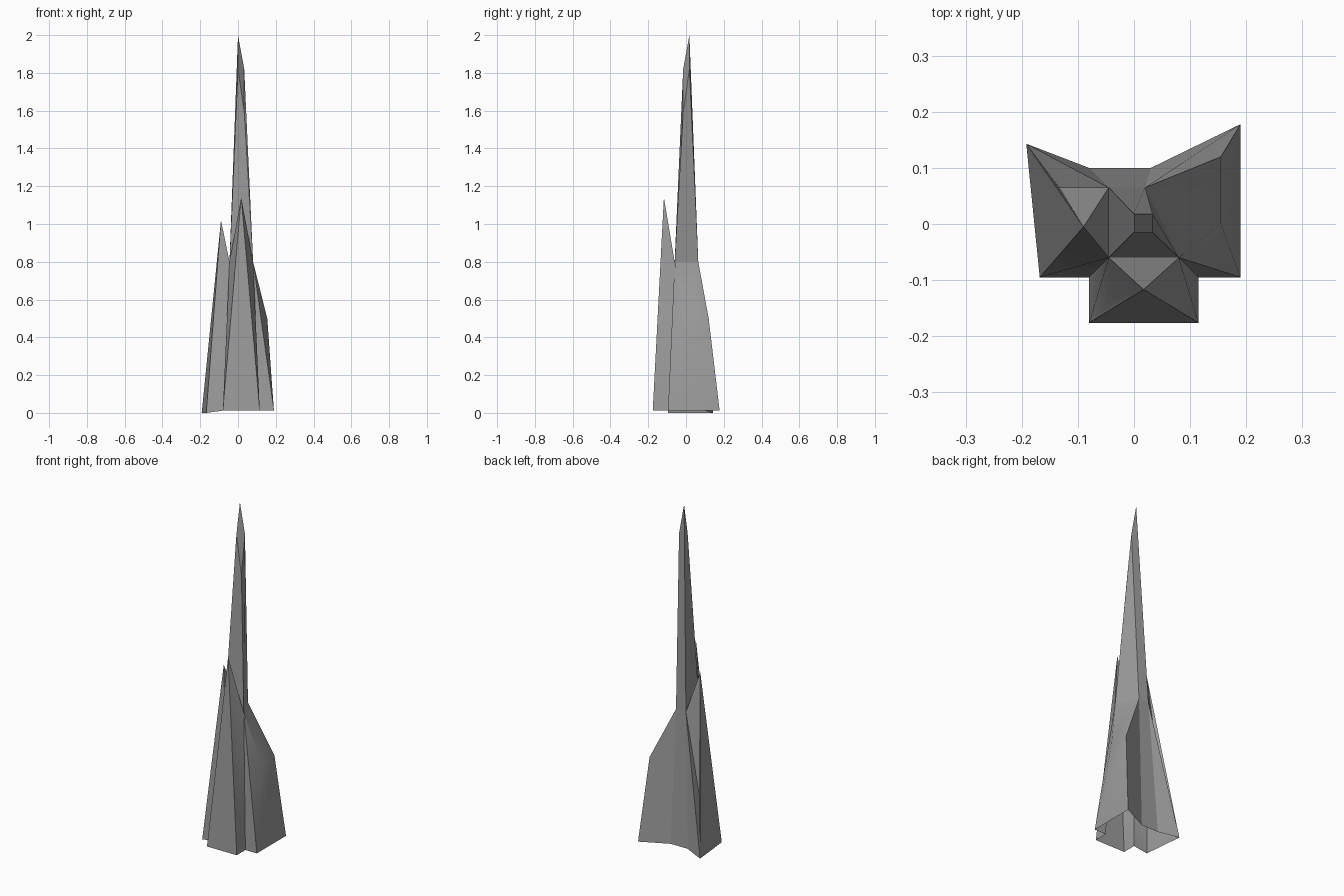
import bpy
import bmesh
from math import radians

cube = bpy.data.objects.get("Cube")
if cube:
    bpy.data.objects.remove(cube, do_unlink=True)

stone = bpy.data.materials.new("grey_stone")
stone.use_nodes = True
stone.diffuse_color = (0.33, 0.33, 0.33, 1)
stone.node_tree.nodes["Principled BSDF"].inputs["Base Color"].default_value = stone.diffuse_color

GROUND, NECK, WING = 0.012, 0.8, 0.5

# Corners shared by neighbouring parts
points = {
    # base outline
    "front_r": (-0.08, -0.176, GROUND), "front_l": (0.115, -0.176, GROUND),
    "notch_l": (0.115, -0.095, GROUND), "left_f": (0.19, -0.095, GROUND),
    "left_b": (0.19, 0.178, GROUND), "back_l": (0.03, 0.10, GROUND),
    "back_r": (-0.08, 0.10, GROUND), "right_b": (-0.192, 0.143, 0),
    "right_f": (-0.168, -0.095, 0), "notch_r": (-0.08, -0.095, GROUND),
    # neck where the shards meet the tall shaft
    "neck_fr": (-0.045, -0.06, NECK), "neck_fl": (0.08, -0.06, NECK),
    "neck_bl": (0.02, 0.065, NECK), "neck_br": (-0.045, 0.065, NECK),
    # slanted tip of the shaft
    "tip_fr": (0, -0.015, 1.82), "tip_fl": (0.033, -0.015, 1.59),
    "tip_bl": (0.033, 0.018, 1.82), "tip_br": (0, 0.018, 2),
    # peaks and shoulders of the shards
    "front_peak": (0.017, -0.117, 1.14), "front_bend": (-0.045, -0.14, 0.45),
    "right_peak": (-0.09, -0.005, 1.02), "right_bend": (-0.133, 0.065, 0.33),
    "wing_f": (0.155, 0, WING), "wing_b": (0.155, 0.12, WING),
}

# Each part is a list of facets, named by their corners
parts = {
    "tall_shaft": [
        "neck_fr neck_fl tip_fl tip_fr", "neck_fl neck_bl tip_bl tip_fl",
        "neck_bl neck_br tip_br tip_bl", "neck_br neck_fr tip_fr tip_br",
        "tip_fr tip_fl tip_bl tip_br",
    ],
    "front_shard": [
        "front_r front_l front_peak", "front_r front_peak front_bend",
        "front_bend front_peak neck_fr", "front_peak neck_fl neck_fr",
        "front_l neck_fl front_peak", "front_l notch_l neck_fl",
        "front_r front_bend neck_fr", "front_r neck_fr notch_r",
    ],
    "left_shard": [
        "left_f left_b wing_b wing_f", "left_f wing_f neck_fl",
        "notch_l left_f neck_fl", "wing_f wing_b neck_bl neck_fl",
        "left_b back_l neck_bl wing_b",
    ],
    "right_shard": [
        "right_f right_peak right_b", "right_b right_peak right_bend",
        "right_bend right_peak neck_br", "right_peak neck_fr neck_br",
        "right_f notch_r neck_fr", "right_f neck_fr right_peak",
        "right_b right_bend neck_br", "right_b neck_br back_r",
    ],
    "back_slope": ["back_l back_r neck_br neck_bl"],
}


def build(name, facets):
    bm = bmesh.new()
    verts = {}
    for facet in facets:
        keys = facet.split()
        for key in keys:
            if key not in verts:
                verts[key] = bm.verts.new(points[key])
        face = bm.faces.new([verts[key] for key in keys])
        # every facet tapers inward, so its outside looks upward
        face.normal_update()
        if face.normal.z < 0:
            face.normal_flip()
    mesh = bpy.data.meshes.new(name)
    bm.to_mesh(mesh)
    bm.free()
    mesh.materials.append(stone)
    obj = bpy.data.objects.new(name, mesh)
    bpy.context.collection.objects.link(obj)
    bpy.ops.object.select_all(action="DESELECT")
    obj.select_set(True)
    bpy.context.view_layer.objects.active = obj
    bpy.ops.object.shade_smooth_by_angle(angle=radians(30))


for part_name, part_facets in parts.items():
    build(part_name, part_facets)
